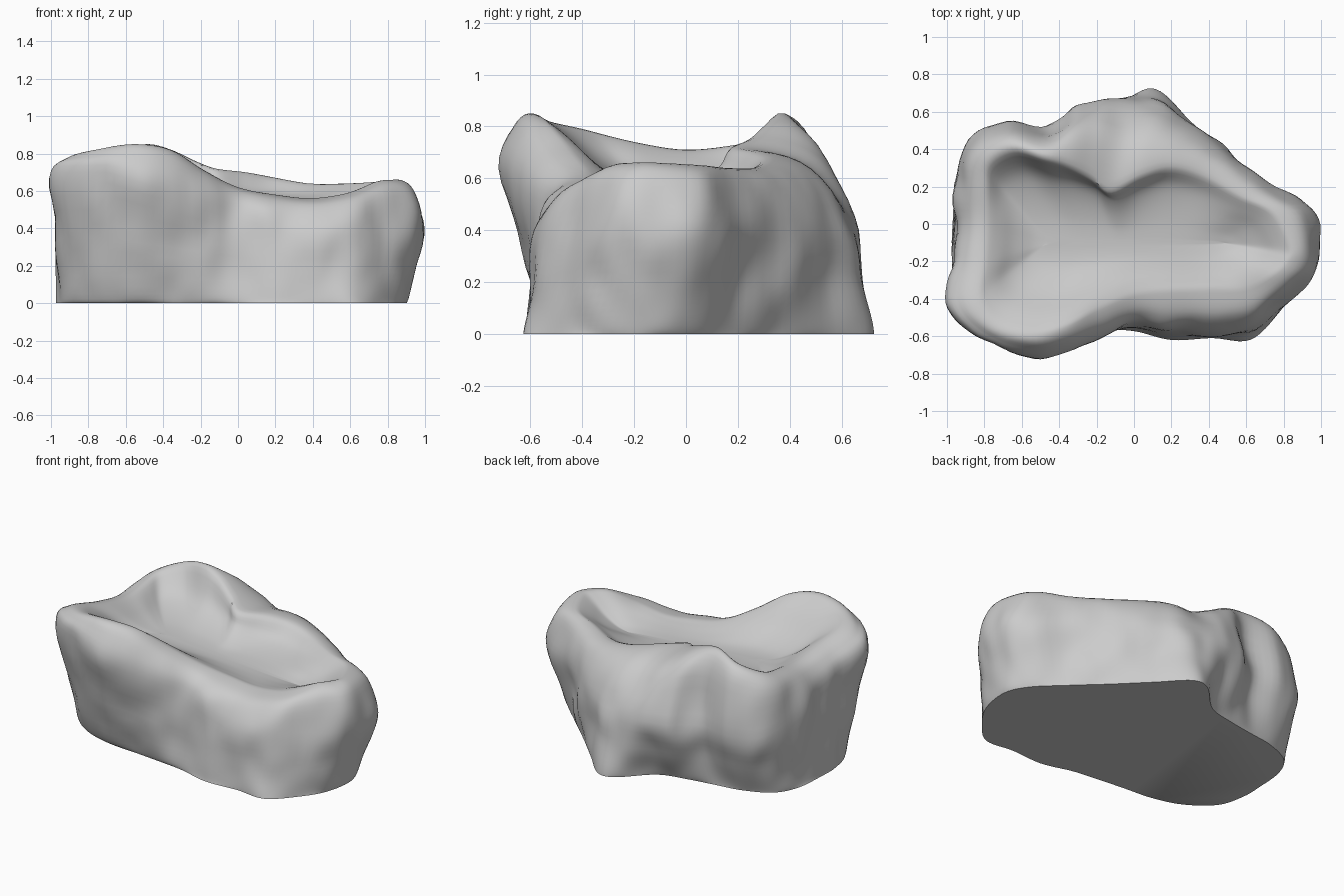
import bpy, bmesh, math
from mathutils import Vector, noise

if "Cube" in bpy.data.objects:
    bpy.data.objects.remove(bpy.data.objects["Cube"], do_unlink=True)

AROUND = 6      # steps between neighbouring stations of a ring
ALONG = 5       # steps between neighbouring rings of the profile

# Stations run anticlockwise from the +x end: footprint on the ground
footprint = [
    (.9, -.12), (.83, .03), (.67, .19), (.48, .37), (.3, .55), (.14, .71), (.02, .7),
    (-.16, .53), (-.34, .48), (-.52, .45), (-.7, .42), (-.87, .34), (-.95, .2),
    (-.97, 0), (-.97, -.15), (-.92, -.32), (-.76, -.45), (-.57, -.51), (-.35, -.53),
    (-.15, -.55), (0, -.57), (.2, -.62), (.42, -.61), (.62, -.62), (.77, -.48), (.87, -.32)]

# Widest outline of the flanks
flank = [
    (1, -.1), (.95, .08), (.72, .22), (.5, .4), (.3, .54), (.13, .63), (-.02, .66),
    (-.17, .68), (-.3, .63), (-.45, .51), (-.68, .55), (-.89, .46), (-.95, .22),
    (-.95, 0), (-.96, -.2), (-1, -.42), (-.85, -.6), (-.57, -.71), (-.35, -.68),
    (-.15, -.6), (0, -.53), (.2, -.57), (.42, -.58), (.61, -.55), (.83, -.4), (.97, -.27)]

# Crest of the rim, with its height
crest = [
    (.85, -.12, .66), (.76, .06, .65), (.58, .15, .64), (.38, .26, .64), (.2, .31, .67),
    (.04, .27, .7), (-.12, .2, .72), (-.23, .27, .76), (-.36, .33, .82), (-.49, .36, .85),
    (-.65, .4, .81), (-.78, .33, .76), (-.8, .2, .73), (-.8, 0, .71), (-.81, -.2, .74),
    (-.83, -.4, .79), (-.74, -.53, .82), (-.55, -.59, .85), (-.36, -.55, .82),
    (-.18, -.46, .71), (0, -.39, .62), (.2, -.37, .58), (.4, -.37, .56), (.6, -.36, .59),
    (.75, -.28, .65), (.83, -.2, .66)]


def catmull(a, b, c, d, t):
    """Point between b and c on a smooth curve through all four."""
    return b + .5 * t * (c - a + t * (2 * a - 5 * b + 4 * c - d + t * (3 * (b - c) + d - a)))


def closed_curve(points):
    n = len(points)
    return [catmull(*(points[(i + k) % n] for k in (-1, 0, 1, 2)), s / AROUND)
            for i in range(n) for s in range(AROUND)]


def open_curve(points):
    ends = [points[0]] + points + [points[-1]]
    out = [catmull(*ends[i:i + 4], s / ALONG)
           for i in range(len(points) - 1) for s in range(ALONG)]
    return out + [points[-1]]


def clamp(value):
    return min(1, max(0, value))


def shoulder_height(p):
    """The overhang is high at the front -x corner, low at the back."""
    return .4 + .3 * clamp(.3 - p.x) * clamp(.5 - p.y)


def floor_point(top):
    """Lowest line of the bowl, running along x and falling slightly to +x."""
    x = top.x * .55
    return Vector((x, -.1, .55 - .08 * x))


def profile(foot, wide, top):
    """Section from the ground, over the rim and down to the bowl floor."""
    wide.z = shoulder_height(wide)
    skirt = foot.lerp(wide, .15)
    skirt.z = .05
    waist = foot.lerp(wide, .6)
    waist.z = wide.z * .5
    brow = wide.lerp(top, .4)
    brow.z = wide.z + (top.z - wide.z) * .78
    section = [foot, skirt, waist, wide, brow, top]
    # The bowl drops in a short step at the back and gently elsewhere
    bottom = floor_point(top)
    step = clamp(top.y * 5 - .4)
    for inward, gentle, sharp in ((.22, .25, .55), (.45, .64, .8), (.72, .93, .95), (.96, 1, 1)):
        p = top.lerp(bottom, inward)
        p.z = top.z + (bottom.z - top.z) * (gentle + (sharp - gentle) * step)
        section.append(p)
    return open_curve(section)


def weather(p, row):
    """Add soft lumps to the flanks, fading out at the ground and the crest."""
    amount = math.sin(math.pi * min(1, row / (ALONG * 5)))
    lump = noise.noise(p * 4) * .6 + noise.noise(Vector((p.x * 8, p.y * 8, p.z * 5))) * .4
    return p + Vector((p.x, p.y, 0)).normalized() * lump * .04 * amount


rings = [closed_curve([Vector((*p, 0)[:3]) for p in ring]) for ring in (footprint, flank, crest)]
sections = [profile(*stations) for stations in zip(*rings)]

# Stone block with a hollow top
bm = bmesh.new()
columns = [[bm.verts.new(weather(p, row)) for row, p in enumerate(section)]
           for section in sections]
for left, right in zip(columns, columns[1:] + columns[:1]):
    for row in range(len(left) - 1):
        bm.faces.new((left[row], right[row], right[row + 1], left[row + 1]))
bm.faces.new([column[0] for column in reversed(columns)])
bm.faces.new([column[-1] for column in columns])
bmesh.ops.recalc_face_normals(bm, faces=bm.faces)

# Soften the bowl and the crest
inside = [v for column in columns for v in column[ALONG * 5 + 2:]]
for _ in range(6):
    bmesh.ops.smooth_vert(bm, verts=inside, factor=.5, use_axis_z=True)

mesh = bpy.data.meshes.new("rock_basin")
bm.to_mesh(mesh)
bm.free()
rock = bpy.data.objects.new("rock_basin", mesh)
bpy.context.collection.objects.link(rock)

# Plain grey stone
stone = bpy.data.materials.new("grey_stone")
stone.use_nodes = True
grey = (.6, .6, .6, 1)
stone.diffuse_color = grey
stone.node_tree.nodes["Principled BSDF"].inputs["Base Color"].default_value = grey
mesh.materials.append(stone)

bpy.context.view_layer.objects.active = rock
rock.select_set(True)
bpy.ops.object.shade_smooth_by_angle(angle=math.radians(50))
